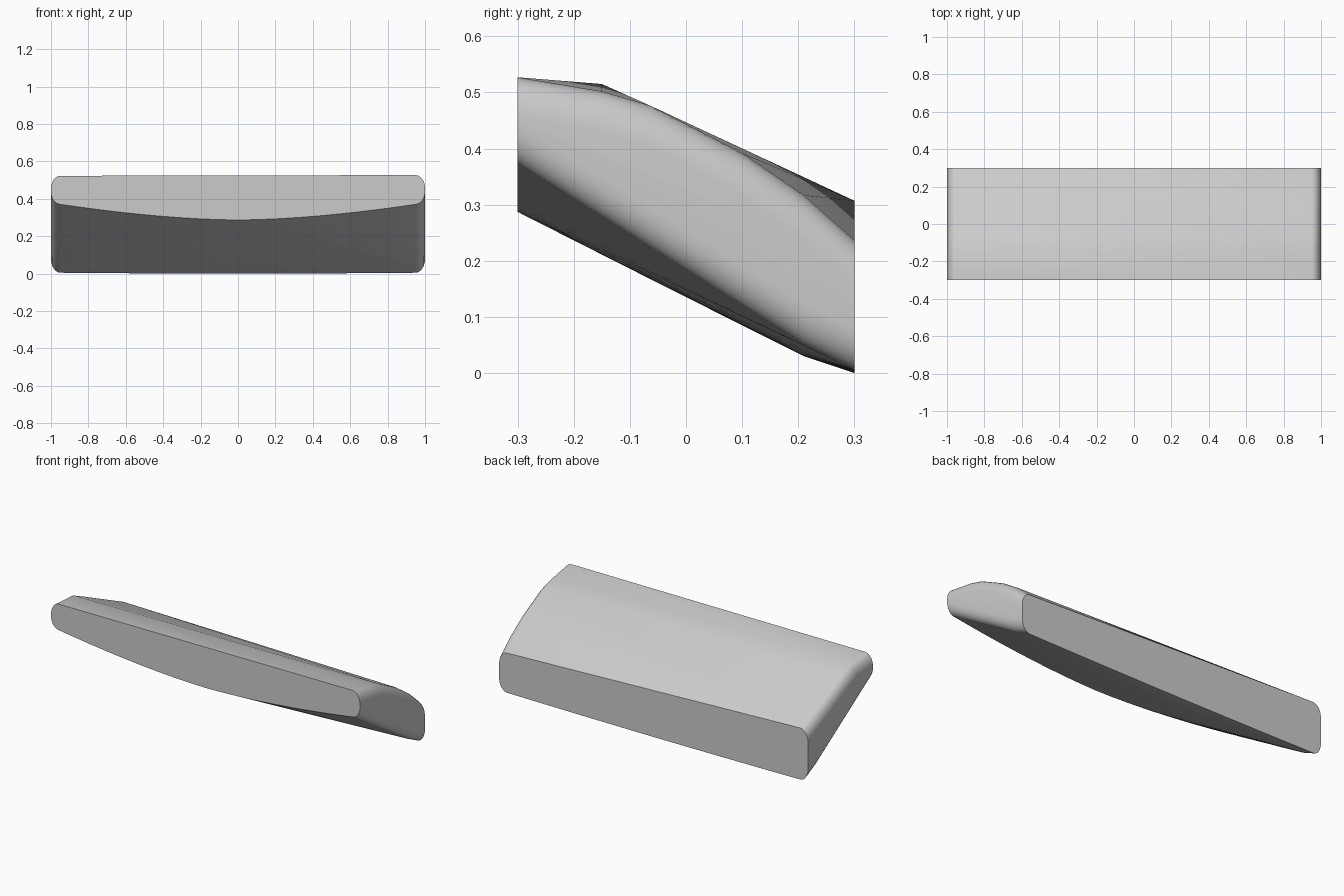
import bpy, bmesh, math

if "Cube" in bpy.data.objects:
    bpy.data.objects.remove(bpy.data.objects["Cube"])

# y, top z at -x end, top z at +x end, bottom z at middle, bottom z at ends
SECTIONS = [
    (-0.30, 0.526, 0.530, 0.290, 0.374),
    (-0.15, 0.518, 0.505, 0.214, 0.279),
    (-0.065, 0.480, 0.480, 0.171, 0.225),
    (0.10, 0.402, 0.395, 0.088, 0.121),
    (0.21, 0.352, 0.320, 0.033, 0.052),
    (0.30, 0.310, 0.240, 0.003, 0.008),
]
RX, STEPS = 0.05, 6


def section_points(y, top_l, top_r, low_mid, low_end):
    pts = []
    for side, top in ((-1, top_l), (1, top_r)):
        rz = min(0.075, (top - low_end) * 0.45)
        for i in range(STEPS + 1):
            a = math.pi / 2 * i / STEPS
            x = side * (1 - RX + RX * math.cos(a))
            # rounded upper and lower corners
            pts.append((x, y, top - rz + rz * math.sin(a)))
            pts.append((x, y, low_end + rz - rz * math.sin(a)))
        # bowed underside
        for i in range(9):
            t = i / 9
            pts.append((side * t * (1 - RX), y,
                        low_mid + (low_end - low_mid) * t ** 1.7))
    return pts


# Sloping slab: hull over the cross-sections
bm = bmesh.new()
for s in SECTIONS:
    for p in section_points(*s):
        bm.verts.new(p)
bmesh.ops.remove_doubles(bm, verts=bm.verts, dist=1e-4)
res = bmesh.ops.convex_hull(bm, input=bm.verts)
loose = [v for v in bm.verts if not v.link_faces]
bmesh.ops.delete(bm, geom=loose, context='VERTS')

# Merge the flat front and back ends into single faces
for sign in (-1, 1):
    faces = [f for f in bm.faces if all(abs(v.co.y - sign * 0.3) < 1e-4 for v in f.verts)]
    if len(faces) > 1:
        bmesh.ops.dissolve_faces(bm, faces=faces)
bmesh.ops.recalc_face_normals(bm, faces=bm.faces)
low = min(v.co.z for v in bm.verts)
bmesh.ops.translate(bm, verts=bm.verts, vec=(0, 0, -low))

mesh = bpy.data.meshes.new("sloping_slab")
bm.to_mesh(mesh)
bm.free()
slab = bpy.data.objects.new("sloping_slab", mesh)
bpy.context.collection.objects.link(slab)
bpy.context.view_layer.objects.active = slab
slab.select_set(True)
bpy.ops.object.shade_smooth_by_angle(angle=math.radians(35))
